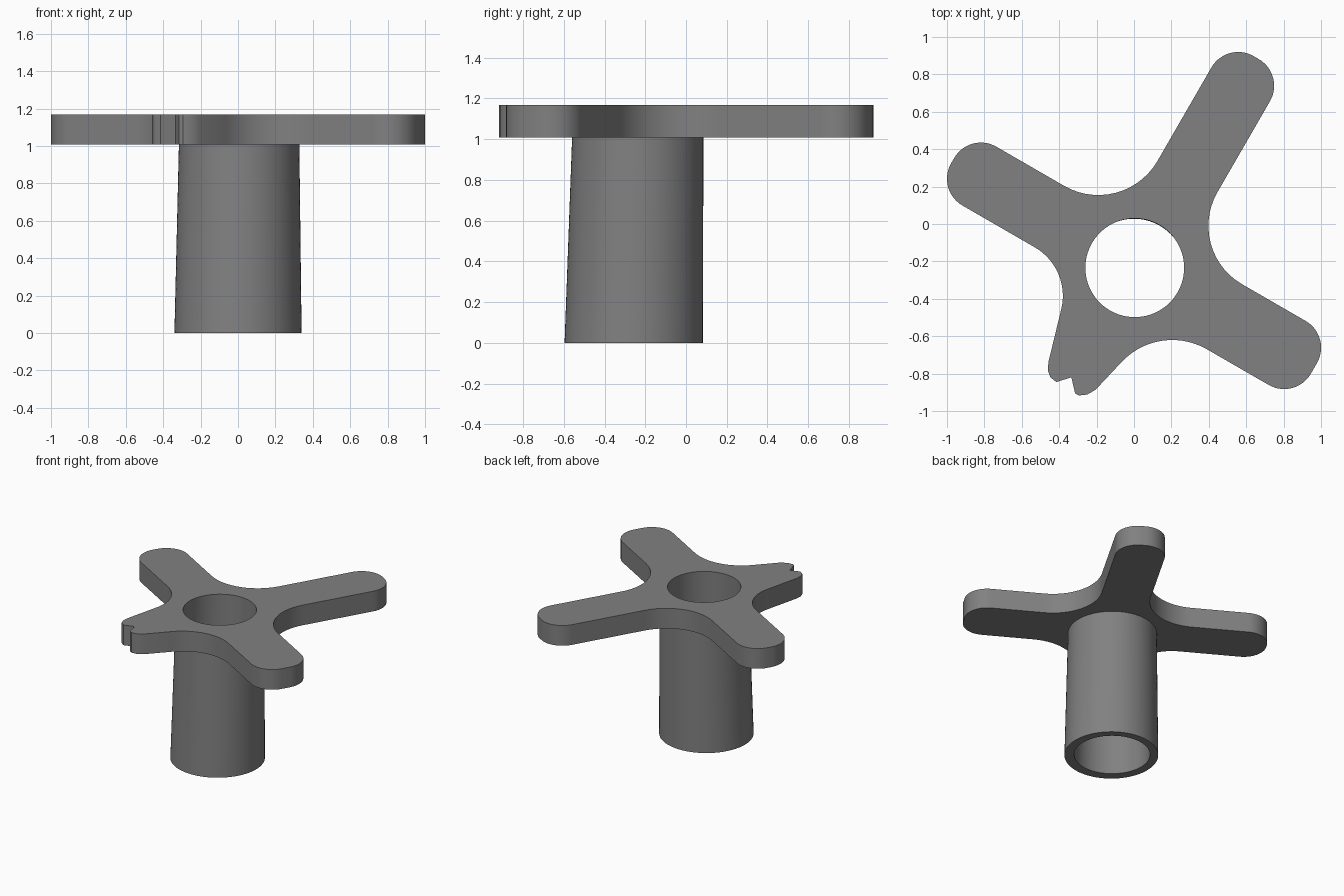
import bpy, bmesh, math
from mathutils import Vector

if "Cube" in bpy.data.objects:
    bpy.data.objects.remove(bpy.data.objects["Cube"])

Z_UNDER, Z_TOP = 1.008, 1.168
SEGMENTS = 80


def fillet(corners, steps=14):
    """Turn (x, y, radius) corners into a rounded closed outline."""
    out = []
    n = len(corners)
    for i, (x, y, r) in enumerate(corners):
        p = Vector((x, y))
        if r == 0:
            out.append(p)
            continue
        a = (Vector(corners[i - 1][:2]) - p).normalized()
        b = (Vector(corners[(i + 1) % n][:2]) - p).normalized()
        half = a.angle(b) / 2
        centre = p + (a + b).normalized() * (r / math.sin(half))
        t = r / math.tan(half)
        s, e = p + a * t - centre, p + b * t - centre
        sweep = s.angle(e)
        for k in range(steps + 1):
            f = k / steps
            v = (s * math.sin((1 - f) * sweep) + e * math.sin(f * sweep)) / math.sin(sweep)
            out.append(centre + v)
    return out


def from_axes(along, across, angle):
    """Point given by its distance along and across an arm direction."""
    c, s = math.cos(math.radians(angle)), math.sin(math.radians(angle))
    return (along * c - across * s, along * s + across * c)


def circle(cx, cy, r):
    return [Vector((cx + r * math.cos(math.tau * i / SEGMENTS),
                    cy + r * math.sin(math.tau * i / SEGMENTS))) for i in range(SEGMENTS)]


# Arm outline: three full arms and one short broken arm, clockwise
TIP = 0.165
corners = [
    (-0.057, 0.021, 0.365),
    (*from_axes(1.097, 0.06, 60), TIP),
    (*from_axes(1.097, -0.3015, 60), TIP),
    (0.266, -0.142, 0.36),
    (*from_axes(1.219, 0.01, -30), TIP),
    (*from_axes(1.219, -0.385, -30), TIP),
    (0.135, -0.523, 0.37),
    # broken tip
    (-0.205, -0.886, 0), (-0.25, -0.912, 0), (-0.295, -0.917, 0), (-0.315, -0.905, 0),
    (-0.335, -0.82, 0), (-0.415, -0.845, 0), (-0.447, -0.82, 0),
    (-0.46, -0.785, 0), (-0.458, -0.74, 0),
    (-0.336, -0.237, 0.3),
    (*from_axes(1.009, 0.373, 150), TIP),
    (*from_axes(1.009, 0.01, 150), TIP),
]
outline = fillet(corners)

bm = bmesh.new()


def loop(points, z):
    verts = [bm.verts.new((p.x, p.y, z)) for p in points]
    edges = [bm.edges.new((verts[i - 1], verts[i])) for i in range(len(verts))]
    return verts, edges


def wall(a, b):
    for i in range(len(a)):
        bm.faces.new((a[i - 1], a[i], b[i], b[i - 1]))


# Profile loops: arm plate, tapered stem, through bore
rim_low, rim_low_e = loop(outline, Z_UNDER)
rim_top, rim_top_e = loop(outline, Z_TOP)
stem_top, stem_top_e = loop(circle(0.006, -0.237, 0.322), Z_UNDER)
stem_low, _ = loop(circle(0.0, -0.256, 0.34), 0)
bore_top, bore_top_e = loop(circle(0.004, -0.234, 0.264), Z_TOP)
bore_low, _ = loop(circle(0.0, -0.247, 0.275), 0)

# Plate faces with holes, then side walls
for edges in (rim_top_e + bore_top_e, rim_low_e + stem_top_e):
    bmesh.ops.triangle_fill(bm, use_beauty=True, edges=edges, normal=(0, 0, 1))
wall(rim_low, rim_top)
wall(stem_top, stem_low)
wall(stem_low, bore_low)
wall(bore_low, bore_top)
bmesh.ops.recalc_face_normals(bm, faces=bm.faces[:])

mesh = bpy.data.meshes.new("handle_knob")
bm.to_mesh(mesh)
bm.free()

# Dark grey finish
dark = bpy.data.materials.new("dark_grey")
dark.diffuse_color = (0.22, 0.22, 0.22, 1)
dark.use_nodes = True
dark.node_tree.nodes["Principled BSDF"].inputs["Base Color"].default_value = dark.diffuse_color
mesh.materials.append(dark)

knob = bpy.data.objects.new("handle_knob", mesh)
bpy.context.collection.objects.link(knob)
bpy.context.view_layer.objects.active = knob
knob.select_set(True)
bpy.ops.object.shade_smooth_by_angle(angle=math.radians(30))
